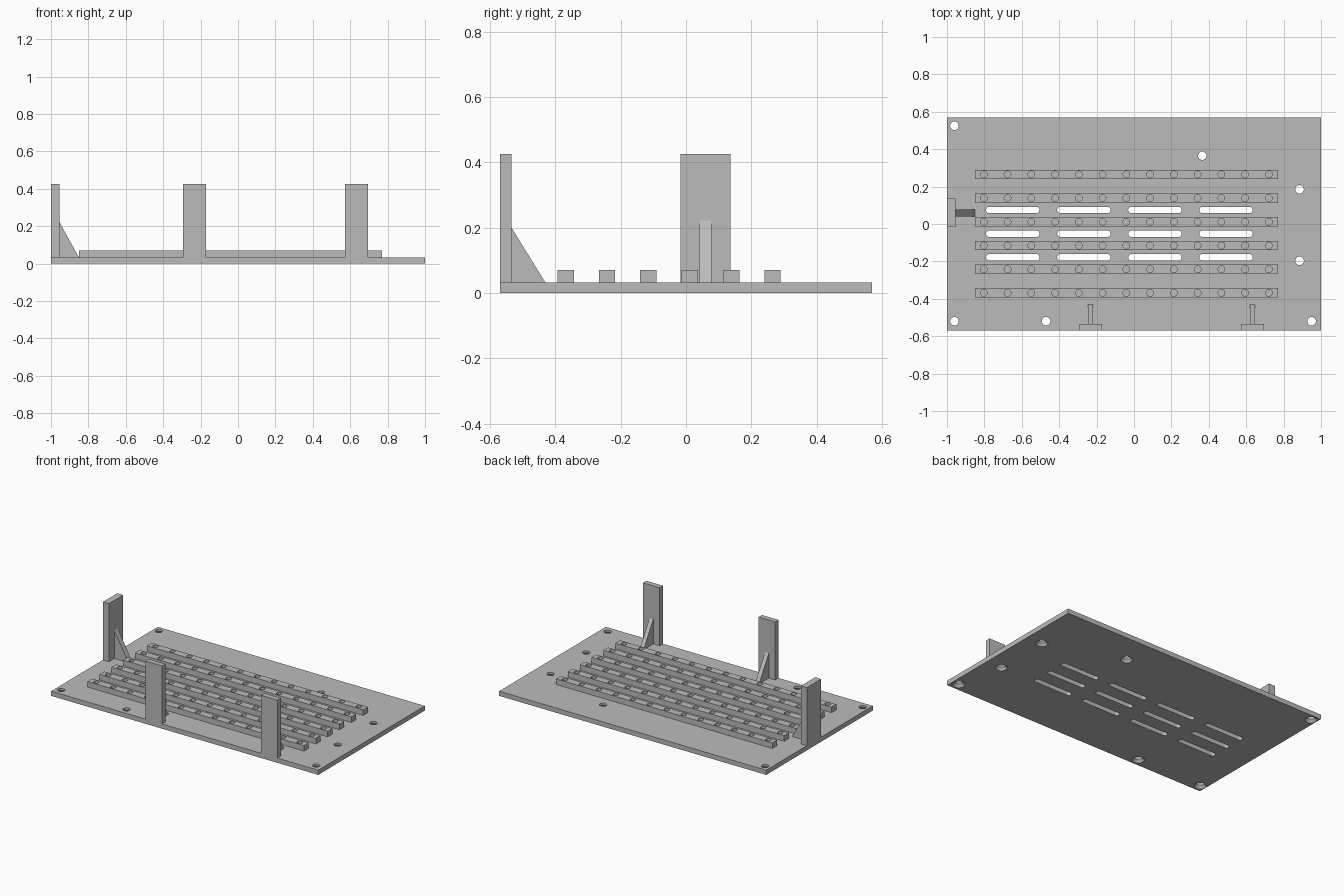
import bpy, bmesh, math
from mathutils import Vector

cube = bpy.data.objects.get("Cube")
if cube:
    bpy.data.objects.remove(cube, do_unlink=True)

grey = bpy.data.materials.new("plain grey")
grey.use_nodes = True
colour = (0.5, 0.5, 0.5, 1)
grey.diffuse_color = colour
grey.node_tree.nodes["Principled BSDF"].inputs["Base Color"].default_value = colour

TOP = 0.032        # top of the base plate
RAIL_TOP = 0.07
POST_TOP = 0.425


def prism(bm, outline, direction):
    """Extrude a flat outline of 3D points along a direction."""
    face = bm.faces.new([bm.verts.new(p) for p in outline])
    ext = bmesh.ops.extrude_face_region(bm, geom=[face], use_keep_orig=True)
    verts = [g for g in ext["geom"] if isinstance(g, bmesh.types.BMVert)]
    bmesh.ops.translate(bm, verts=verts, vec=Vector(direction))


def box(bm, x0, x1, y0, y1, z0, z1):
    prism(bm, [(x0, y0, z0), (x1, y0, z0), (x1, y1, z0), (x0, y1, z0)], (0, 0, z1 - z0))


def slot(bm, x, y, half, r, z0, z1, steps=12):
    """Upright round-ended prism; half = 0 gives a cylinder."""
    pts = []
    for side in (1, -1):
        for i in range(steps + (1 if half else 0)):
            a = math.pi * (i / steps - 0.5)
            pts.append((x + side * (half + r * math.cos(a)), y + side * r * math.sin(a), z0))
    prism(bm, pts, (0, 0, z1 - z0))


def finish(name, bm):
    bmesh.ops.recalc_face_normals(bm, faces=bm.faces[:])
    mesh = bpy.data.meshes.new(name)
    bm.to_mesh(mesh)
    bm.free()
    mesh.materials.append(grey)
    ob = bpy.data.objects.new(name, mesh)
    bpy.context.collection.objects.link(ob)
    return ob


def activate(ob):
    bpy.ops.object.select_all(action="DESELECT")
    ob.select_set(True)
    bpy.context.view_layer.objects.active = ob


def cut(ob, bm):
    """Subtract the cutter mesh, then shade the round walls smooth."""
    cutter = finish("cutter", bm)
    cutter.hide_render = True
    mod = ob.modifiers.new("holes", "BOOLEAN")
    mod.operation = "DIFFERENCE"
    mod.solver = "EXACT"
    mod.object = cutter
    activate(ob)
    bpy.ops.object.modifier_apply(modifier=mod.name)
    bpy.data.objects.remove(cutter, do_unlink=True)
    bpy.ops.object.shade_smooth_by_angle(angle=math.radians(30))


# Base plate with long slots and screw holes countersunk from below
bm = bmesh.new()
box(bm, -1, 1, -0.57, 0.57, 0, TOP)
plate = finish("base_plate", bm)

bm = bmesh.new()
for y in (0.075, -0.052, -0.178):
    for i in range(4):
        slot(bm, -0.648 + 0.38 * i, y, 0.126, 0.017, -0.05, 0.1)
screws = [(-0.96, 0.525), (0.365, 0.365), (0.885, 0.185), (0.885, -0.197),
          (-0.96, -0.52), (-0.47, -0.52), (0.95, -0.52)]
for x, y in screws:
    # radius at each height: wide cone below, straight bore above
    rings = []
    for r, z in ((0.039, -0.001), (0.023, 0.018), (0.023, 0.1)):
        rings.append([bm.verts.new((x + r * math.cos(a), y + r * math.sin(a), z))
                      for a in (math.tau * i / 24 for i in range(24))])
    for low, high in zip(rings, rings[1:]):
        for i in range(24):
            j = (i + 1) % 24
            bm.faces.new((low[i], low[j], high[j], high[i]))
    bm.faces.new(rings[0][::-1])
    bm.faces.new(rings[-1])
cut(plate, bm)

# Six rails, each with a row of peg holes
for n in range(6):
    y = 0.265 - 0.1267 * n
    bm = bmesh.new()
    box(bm, -0.85, 0.77, y - 0.025, y + 0.025, TOP, RAIL_TOP)
    rail = finish(f"rail_{n + 1}", bm)
    bm = bmesh.new()
    for i in range(13):
        slot(bm, -0.803 + 0.127 * i, y, 0, 0.018, TOP - 0.02, RAIL_TOP + 0.05)
    cut(rail, bm)

# Two front posts with triangular braces behind them
for n, x in enumerate((-0.232, 0.633)):
    bm = bmesh.new()
    box(bm, x - 0.062, x + 0.062, -0.57, -0.534, TOP, POST_TOP)
    finish(f"front_post_{n + 1}", bm)
    bm = bmesh.new()
    prism(bm, [(x - 0.014, -0.534, TOP), (x - 0.014, -0.43, TOP),
               (x - 0.014, -0.534, 0.2)], (0.028, 0, 0))
    finish(f"front_brace_{n + 1}", bm)

# Right side post with its brace
bm = bmesh.new()
box(bm, -1, -0.955, -0.017, 0.136, TOP, POST_TOP)
finish("side_post", bm)
bm = bmesh.new()
prism(bm, [(-0.955, 0.041, TOP), (-0.85, 0.041, TOP), (-0.955, 0.041, 0.222)], (0, 0.037, 0))
finish("side_brace", bm)
